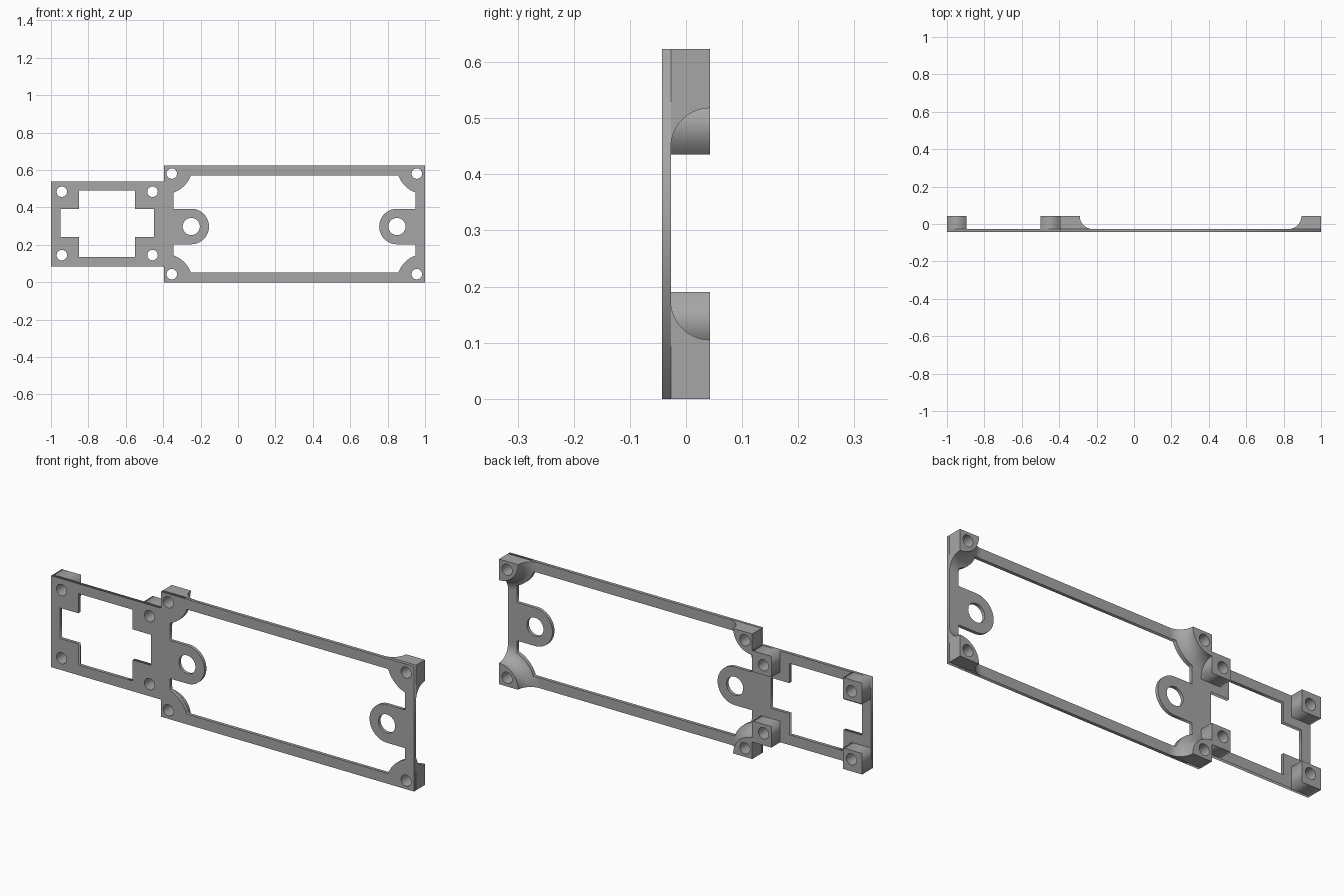
import bpy, bmesh
from math import sin, cos, asin, radians, degrees

cube = bpy.data.objects.get("Cube")
if cube:
    bpy.data.objects.remove(cube, do_unlink=True)

grey = bpy.data.materials.new("plain grey")
grey.use_nodes = True
grey.diffuse_color = (0.38, 0.38, 0.38, 1)
grey.node_tree.nodes["Principled BSDF"].inputs["Base Color"].default_value = grey.diffuse_color

FRONT, PLATE, BACK = -0.043, -0.027, 0.043    # depth levels
EMBED = PLATE - 0.003
LEFT, RIGHT, TOP = -0.395, 1.0, 0.623         # large frame
RIM, GUSSET = 0.051, 0.152                    # rim width, corner gusset radius
POST, FLARE = 0.105, 0.07                     # post size, flare radius
TAB_Z, TAB_R = 0.298, 0.095


def arc(x, z, r, start, end, steps=16):
    angles = [radians(start + (end - start) * i / steps) for i in range(steps + 1)]
    return [(x + r * cos(a), z + r * sin(a)) for a in angles]


def circle(x, z, r):
    return arc(x, z, r, 0, 360, 32)[:-1]


def rect(x0, z0, x1, z1):
    return [(x0, z0), (x1, z0), (x1, z1), (x0, z1)]


def add_object(name, bm):
    bmesh.ops.remove_doubles(bm, verts=bm.verts, dist=1e-5)
    bmesh.ops.recalc_face_normals(bm, faces=bm.faces)
    mesh = bpy.data.meshes.new(name)
    bm.to_mesh(mesh)
    bm.free()
    mesh.materials.append(grey)
    obj = bpy.data.objects.new(name, mesh)
    bpy.context.collection.objects.link(obj)
    return obj


def prism(name, outlines, y0, y1):
    """Fill x/z outlines (nested ones become holes) and extrude from y0 to y1."""
    curve = bpy.data.curves.new(name + " outline", "CURVE")
    curve.dimensions, curve.fill_mode = "2D", "BOTH"
    curve.extrude = (y1 - y0) / 2
    for outline in outlines:
        spline = curve.splines.new("POLY")
        spline.points.add(len(outline) - 1)
        for point, (x, z) in zip(spline.points, outline):
            point.co = (x, z, 0, 1)
        spline.use_cyclic_u = True
    temp = bpy.data.objects.new(name + " outline", curve)
    bpy.context.collection.objects.link(temp)
    bpy.context.view_layer.update()
    bm = bmesh.new()
    bm.from_mesh(temp.evaluated_get(bpy.context.evaluated_depsgraph_get()).to_mesh())
    bpy.data.objects.remove(temp, do_unlink=True)
    for v in bm.verts:
        x, z, depth = v.co
        v.co = (x, (y0 + y1) / 2 - depth, z)
    return add_object(name, bm)


# Large opening: gusseted corners and a round tab on each side
a = degrees(asin(RIM / GUSSET))
corners = [(LEFT, 0), (RIGHT, 0), (RIGHT, TOP), (LEFT, TOP)]
gussets = [arc(x, z, GUSSET, 90 * i + 90 - a, 90 * i + a) for i, (x, z) in enumerate(corners)]
low, high = TAB_Z - TAB_R, TAB_Z + TAB_R
tabs_x = (-0.25, 0.85)
right_tab = [(RIGHT - RIM, low)] + arc(tabs_x[1], TAB_Z, TAB_R, 270, 90, 32) + [(RIGHT - RIM, high)]
left_tab = [(LEFT + RIM, high)] + arc(tabs_x[0], TAB_Z, TAB_R, 90, -90, 32) + [(LEFT + RIM, low)]
large_opening = gussets[0] + gussets[1] + right_tab + gussets[2] + gussets[3] + left_tab

# Small cross-shaped opening
x0, x1, x2, x3 = -0.95, -0.85, -0.55, -0.45
z0, z1, z2, z3 = 0.136, 0.241, 0.393, 0.491
small_opening = [(x0, z1), (x1, z1), (x1, z0), (x2, z0), (x2, z1), (x3, z1),
                 (x3, z2), (x2, z2), (x2, z3), (x1, z3), (x1, z2), (x0, z2)]

# Screw holes
S_LOW, S_HIGH = 0.085, 0.54
large_holes = [circle(x, z, 0.028) for x in (LEFT + 0.041, RIGHT - 0.044)
               for z in (0.043, TOP - 0.042)]
small_holes = {(x, z): circle(x, z, 0.028) for x in (-0.942, -0.457) for z in (0.145, 0.484)}
tab_holes = [circle(x, TAB_Z, 0.046) for x in tabs_x]

# Face plate
outline = [(-1, S_LOW), (LEFT, S_LOW), (LEFT, 0), (RIGHT, 0),
           (RIGHT, TOP), (LEFT, TOP), (LEFT, S_HIGH), (-1, S_HIGH)]
prism("face_plate", [outline, large_opening, small_opening] + large_holes
      + list(small_holes.values()) + tab_holes, FRONT, PLATE)

# Square posts behind the small frame
for (hx, hz), hole in small_holes.items():
    px = -1 if hx < -0.7 else LEFT - POST
    pz = S_LOW if hz < 0.3 else S_HIGH - POST
    prism("square_post", [rect(px, pz, px + POST, pz + POST), hole], EMBED, BACK)

# Flared corner posts behind the large frame, trimmed by the opening and holes
cutter = prism("post_cutter", [large_opening] + large_holes, -0.1, 0.1)
cutter.hide_render = True
cutter.hide_viewport = False

profile = [(0, EMBED), (0, BACK)]
profile += arc(POST + FLARE, BACK, FLARE, 180, 270, 14)
profile += [(POST + FLARE, EMBED)]

for i, (cx, cz) in enumerate(corners):
    bm = bmesh.new()
    steps = 24
    rings = []
    for s in range(steps + 1):
        t = radians(90 * i + 90 * s / steps)
        rings.append([bm.verts.new((cx + r * cos(t), y, cz + r * sin(t))) for r, y in profile])
    n = len(profile)
    for r0, r1 in zip(rings, rings[1:]):
        for k in range(1, n):
            m = (k + 1) % n
            bm.faces.new((r0[k], r0[m], r1[m], r1[k]))
        bm.faces.new((r0[0], r0[1], r1[1], r1[0]))
    bm.faces.new(rings[0])
    bm.faces.new(rings[-1])
    post = add_object("flared_post", bm)
    trim = post.modifiers.new("trim", "BOOLEAN")
    trim.operation, trim.solver, trim.object = "DIFFERENCE", "EXACT", cutter
    bpy.ops.object.select_all(action="DESELECT")
    bpy.context.view_layer.objects.active = post
    post.select_set(True)
    bpy.ops.object.modifier_apply(modifier=trim.name)
    bpy.ops.object.shade_smooth_by_angle(angle=radians(30))

bpy.data.objects.remove(cutter, do_unlink=True)
